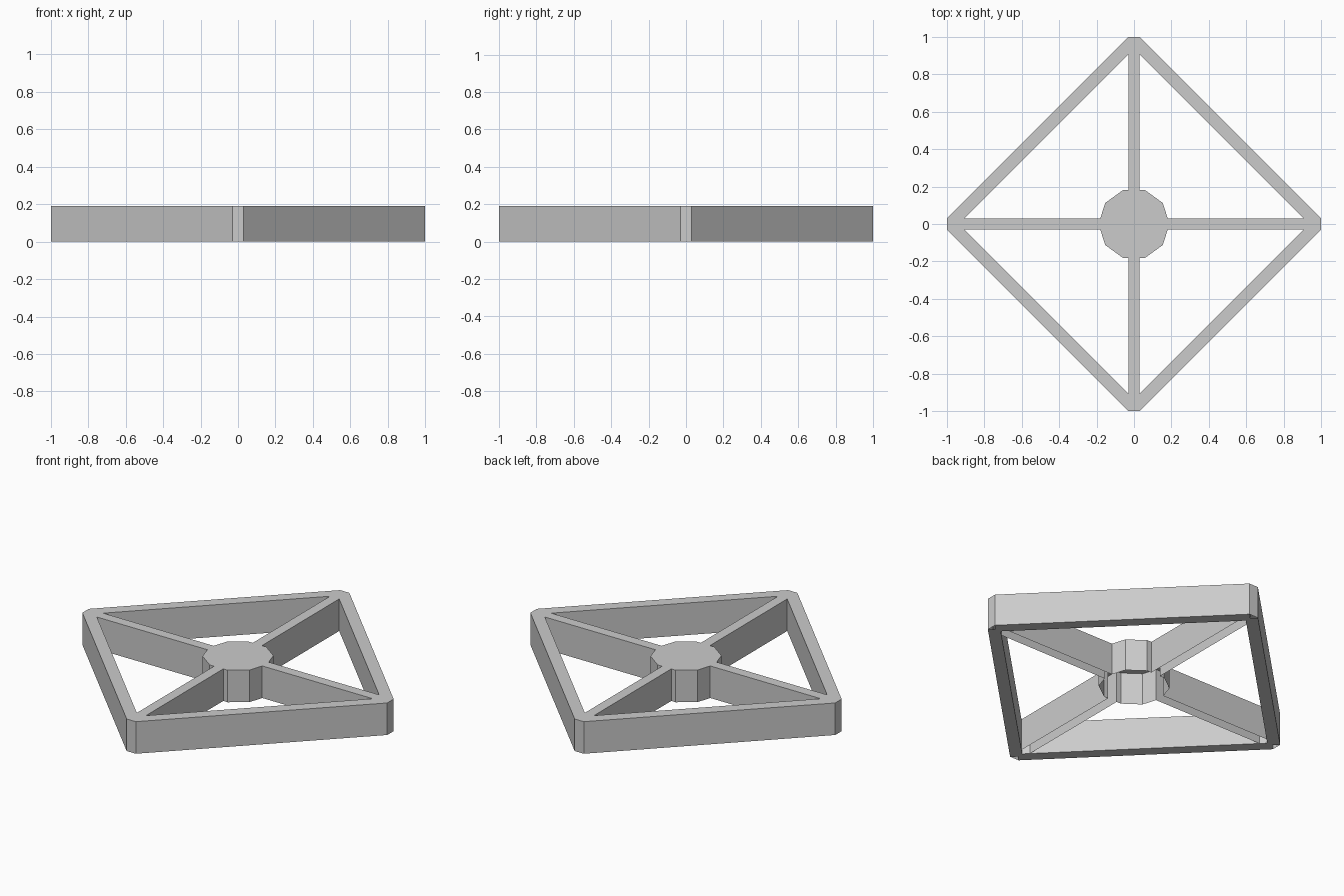
import bpy, bmesh

if "Cube" in bpy.data.objects:
    bpy.data.objects.remove(bpy.data.objects["Cube"])

H = 0.19      # overall height
W = 0.03      # half width of a spoke
IN = 0.935    # inner corner of the square frame
E = IN - W    # where a spoke meets the frame
HX, HY = 0.18, 0.181   # hub edge along x and y

bm = bmesh.new()


def flat(pts, z, up=True):
    area = sum(a[0] * b[1] - b[0] * a[1] for a, b in zip(pts, pts[1:] + pts[:1]))
    if (area > 0) != up:
        pts = pts[::-1]
    bm.faces.new([bm.verts.new((x, y, z)) for x, y in pts])


def walls(pts):
    # upright faces whose normals point to the right of the path
    for a, b in zip(pts, pts[1:]):
        bm.faces.new([bm.verts.new(c) for c in
                      ((*a, 0), (*b, 0), (*b, H), (*a, H))])


def mirror(pts, sx, sy):
    out = [(x * sx, y * sy) for x, y in pts]
    return out[::-1] if sx * sy < 0 else out


# Ten-sided hub corners in one quadrant
hub = [(HX, W), (0.154, 0.112), (0.059, HY), (W, HY)]
hub_top = []

for sx, sy in ((1, 1), (-1, 1), (-1, -1), (1, -1)):
    # Rail: top, closed underside and outer wall
    flat(mirror([(1, W), (W, 1), (W, E), (E, W)], sx, sy), H)
    flat(mirror([(1, W), (W, 1), (0, 0.97), (0, IN), (IN, 0), (0.97, 0)],
                sx, sy), 0, False)
    walls(mirror([(1, W), (W, 1)], sx, sy))
    # Window between rail, spokes and hub
    walls(mirror([(W, E), (E, W)] + hub + [(W, E)], sx, sy))
    # Rail inner wall continuing inside the hollow spokes
    walls(mirror([(0, IN), (W, E)], sx, sy))
    walls(mirror([(E, W), (IN, 0)], sx, sy))
    hub_top += mirror(hub, sx, sy)

# Hub top (open underneath)
flat(hub_top, H)

# Spoke tops and blunt frame corners
for s in (1, -1):
    flat([(-W, s * HY), (W, s * HY), (W, s), (-W, s)], H)
    flat([(s * HX, -W), (s * HX, W), (s, W), (s, -W)], H)
    walls([(s * W, -s), (s * -W, -s)][::-1])
    walls([(s, -s * W), (s, s * W)])

bmesh.ops.remove_doubles(bm, verts=bm.verts, dist=0.0005)
# Merge the coplanar top pieces into a seamless surface
bmesh.ops.dissolve_limit(bm, angle_limit=0.01, verts=bm.verts, edges=bm.edges)

mesh = bpy.data.meshes.new("spoked_square_frame")
bm.to_mesh(mesh)
bm.free()
obj = bpy.data.objects.new("spoked_square_frame", mesh)
bpy.context.collection.objects.link(obj)
